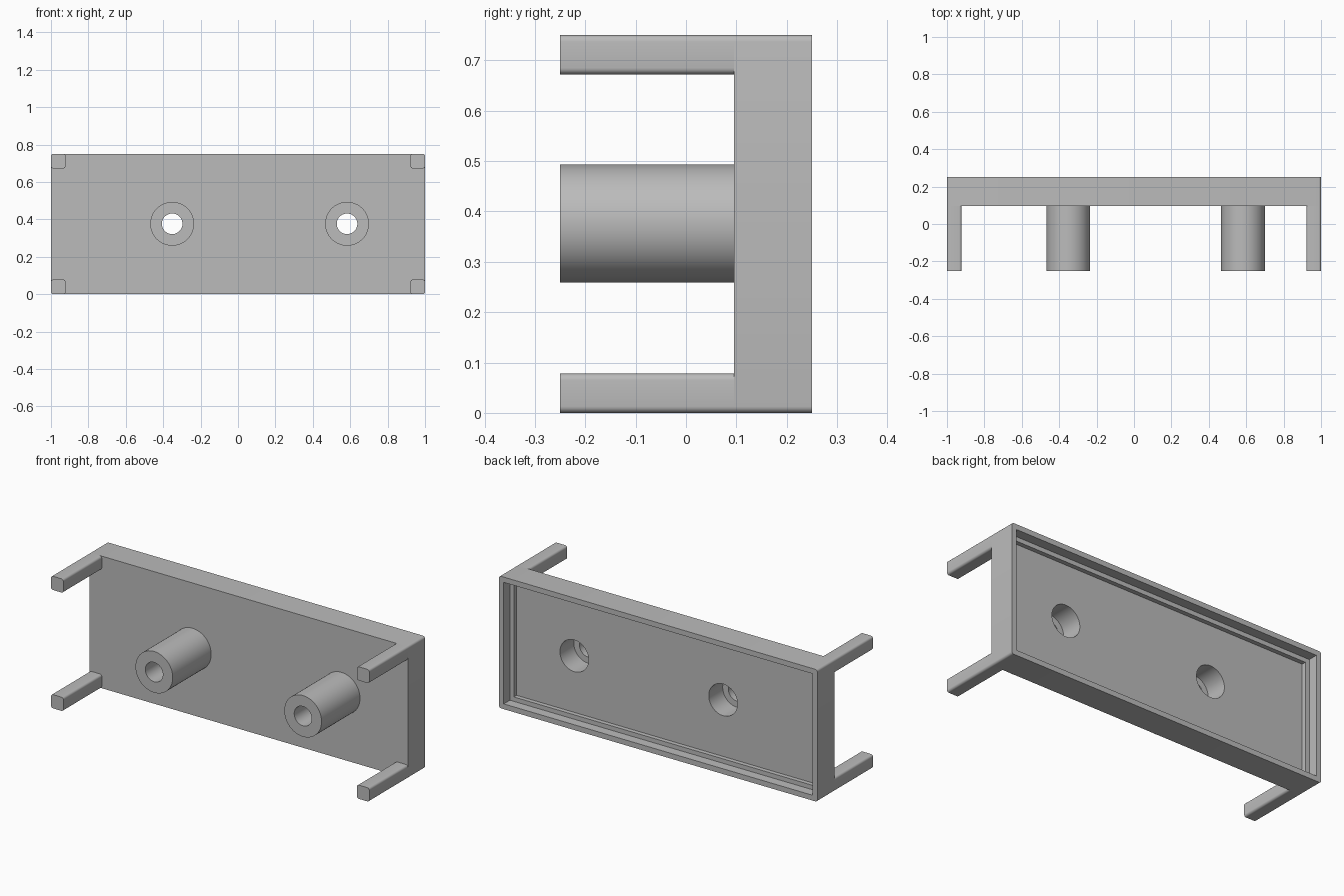
import bpy, bmesh
from math import radians, tau
from mathutils import Matrix, Vector

if "Cube" in bpy.data.objects:
    bpy.data.objects.remove(bpy.data.objects["Cube"], do_unlink=True)

W, H = 2.0, 0.75             # panel width and height
FRONT, PANEL, BACK = -0.25, 0.095, 0.25
FLOOR, LEDGE = 0.17, 0.195   # recess depths
LEG, ROUND = 0.078, 0.013
POST_X, POST_Z = (-0.352, 0.583), 0.376
POST_R, BORE_R, SOCKET_R, SOCKET_Y = 0.117, 0.055, 0.09, 0.045

gray = bpy.data.materials.new("plain gray")
gray.use_nodes = True
gray.diffuse_color = (0.5, 0.5, 0.5, 1)
gray.node_tree.nodes["Principled BSDF"].inputs["Base Color"].default_value = (0.5, 0.5, 0.5, 1)


def make(name, bm):
    bmesh.ops.recalc_face_normals(bm, faces=bm.faces)
    mesh = bpy.data.meshes.new(name)
    bm.to_mesh(mesh)
    bm.free()
    mesh.materials.append(gray)
    obj = bpy.data.objects.new(name, mesh)
    bpy.context.collection.objects.link(obj)
    return obj


def box(name, center, size, radius=0):
    """Box whose edges running front to back can be rounded."""
    bm = bmesh.new()
    bmesh.ops.create_cube(bm, size=1, matrix=Matrix.Translation(center) @ Matrix.Diagonal((*size, 1)))
    if radius:
        edges = [e for e in bm.edges if abs(e.verts[0].co.y - e.verts[1].co.y) > 0.01]
        bmesh.ops.bevel(bm, geom=edges, offset=radius, segments=5, profile=0.5, affect='EDGES')
    return make(name, bm)


def lathe(name, x, profile):
    """Closed (radius, y) profile turned around a front-to-back axis."""
    bm = bmesh.new()
    verts = [bm.verts.new((x + r, y, POST_Z)) for r, y in profile]
    edges = [bm.edges.new((v, verts[i - 1])) for i, v in enumerate(verts)]
    bmesh.ops.spin(bm, geom=verts + edges, cent=(x, 0, POST_Z), axis=(0, 1, 0),
                   angle=tau, steps=64, use_merge=True)
    bmesh.ops.remove_doubles(bm, verts=bm.verts, dist=1e-5)
    return make(name, bm)


def cylinder_cutter(x):
    bm = bmesh.new()
    turn = Matrix.Translation((x, 0.15, POST_Z)) @ Matrix.Rotation(radians(90), 4, 'X')
    bmesh.ops.create_cone(bm, cap_ends=True, segments=64, radius1=SOCKET_R,
                          radius2=SOCKET_R, depth=0.3, matrix=turn)
    return make("socket_cutter", bm)


def recess_cutter(margin, y0):
    y1 = BACK + 0.1
    return box("recess_cutter", (0, (y0 + y1) / 2, H / 2),
               (W - 2 * margin, y1 - y0, H - 2 * margin))


# Panel with a stepped recess in the back and two screw sockets
panel = box("panel", (0, (PANEL + BACK) / 2, H / 2), (W, BACK - PANEL, H), ROUND)
cutters = [recess_cutter(0.03, LEDGE), recess_cutter(0.055, FLOOR)]
cutters += [cylinder_cutter(x) for x in POST_X]
for cutter in cutters:
    cutter.hide_render = True
    mod = panel.modifiers.new("cut", 'BOOLEAN')
    mod.operation, mod.solver, mod.object = 'DIFFERENCE', 'EXACT', cutter
bpy.context.view_layer.update()
cut_mesh = bpy.data.meshes.new_from_object(panel.evaluated_get(bpy.context.evaluated_depsgraph_get()))
panel.modifiers.clear()
panel.data = cut_mesh
for cutter in cutters:
    bpy.data.objects.remove(cutter, do_unlink=True)
parts = [panel]

# Corner legs
for side, sx in (("right", -1), ("left", 1)):
    for level, z in (("lower", LEG / 2), ("upper", H - LEG / 2)):
        parts.append(box(f"{level}_{side}_leg", (sx * (W - LEG) / 2, (FRONT + PANEL) / 2, z),
                         (LEG, PANEL - FRONT, LEG), ROUND))

# Hollow screw posts with a wider socket toward the panel
for side, x in zip(("right", "left"), POST_X):
    parts.append(lathe(f"{side}_screw_post", x, [
        (POST_R, PANEL), (POST_R, FRONT), (BORE_R, FRONT),
        (BORE_R, SOCKET_Y), (SOCKET_R, SOCKET_Y), (SOCKET_R, PANEL)]))

# Smooth the round surfaces and keep the edges crisp
bpy.ops.object.select_all(action='DESELECT')
for part in parts:
    part.select_set(True)
bpy.context.view_layer.objects.active = panel
bpy.ops.object.shade_smooth_by_angle(angle=radians(30))
